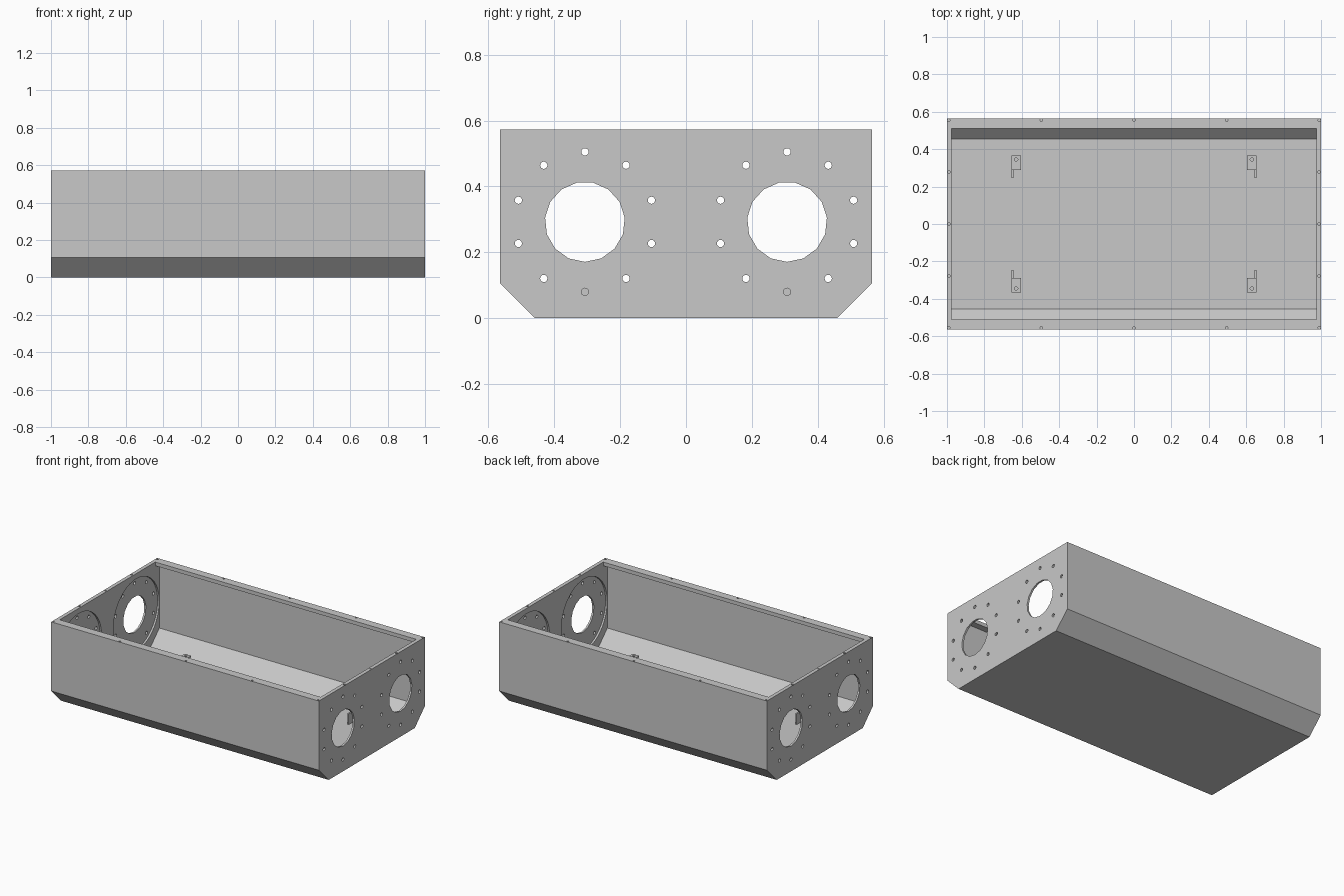
import bpy, bmesh, math
from mathutils import Matrix, Vector

cube = bpy.data.objects.get("Cube")
if cube:
    bpy.data.objects.remove(cube, do_unlink=True)

L, W, H = 1.0, 0.565, 0.573        # half length, half width, height
WALL, END, LIP = 0.012, 0.025, 0.51  # sheet, end plate, lip edge
CHAMFER = 0.106

grey = bpy.data.materials.new("light_grey")
grey.use_nodes = True
COLOUR = (0.58, 0.58, 0.58, 1)
grey.diffuse_color = COLOUR
grey.node_tree.nodes["Principled BSDF"].inputs["Base Color"].default_value = COLOUR


def make_object(name, bm):
    bmesh.ops.recalc_face_normals(bm, faces=bm.faces)
    mesh = bpy.data.meshes.new(name)
    bm.to_mesh(mesh)
    bm.free()
    mesh.materials.append(grey)
    obj = bpy.data.objects.new(name, mesh)
    bpy.context.collection.objects.link(obj)
    return obj


def prism(bm, points, axis, start, end):
    """Extrude a profile (y, z) along x, or (x, y) along z."""
    place = (lambda p: (start, *p)) if axis == "x" else (lambda p: (*p, start))
    face = bm.faces.new([bm.verts.new(place(p)) for p in points])
    new = bmesh.ops.extrude_face_region(bm, geom=[face])["geom"]
    shift = Vector((end - start, 0, 0) if axis == "x" else (0, 0, end - start))
    bmesh.ops.translate(bm, vec=shift, verts=[v for v in new if isinstance(v, bmesh.types.BMVert)])


def circle(cx, cy, r, sides, start=0.0):
    return [(cx + r * math.cos(start + math.tau * i / sides),
             cy + r * math.sin(start + math.tau * i / sides)) for i in range(sides)]


def rect(x0, y0, x1, y1):
    return [(x0, y0), (x1, y0), (x1, y1), (x0, y1)]


def trough(inset, top):
    """Channel cross-section with chamfered lower corners."""
    w, foot = W - inset, W - CHAMFER - inset * math.tan(math.pi / 8)
    shoulder = inset + w - foot
    half = [(foot, inset), (w, shoulder), (w, top)]
    return half + [(-y, z) for y, z in reversed(half)]


def cut(obj, shapes):
    bm = bmesh.new()
    for shape in shapes:
        prism(bm, *shape)
    cutter = make_object("cutter", bm)
    cutter.hide_render = True
    mod = obj.modifiers.new("cut", "BOOLEAN")
    mod.operation, mod.solver, mod.object = "DIFFERENCE", "EXACT", cutter
    bpy.context.view_layer.update()
    graph = bpy.context.evaluated_depsgraph_get()
    mesh = bpy.data.meshes.new_from_object(obj.evaluated_get(graph))
    obj.modifiers.clear()
    obj.data = mesh
    bpy.data.objects.remove(cutter, do_unlink=True)


# Tray body: hollow channel with overhanging long lips
bm = bmesh.new()
prism(bm, trough(0, H), "x", -L, L)
body = make_object("tray_body", bm)
inner = L - END
cut(body, [(trough(WALL, H - 0.025), "x", -inner, inner)])
cut(body, [(rect(-inner, -LIP, inner, LIP), "z", H - 0.1, H + 0.1)])

# Round ports in both end plates, with shallow inner recesses and bolt circles
CY, CZ = 0.307, 0.2925
recesses, ports = [], []
for side in (-1, 1):
    c = side * CY
    recesses += [(circle(c, CZ, 0.245, 48), "x", s * (inner - 0.02), s * (L - 0.0125)) for s in (-1, 1)]
    ports.append((circle(c, CZ, 0.1215, 15, -math.pi / 2), "x", -L - 0.1, L + 0.1))
    for by, bz in circle(c, CZ, 0.2125, 10, math.pi / 2):
        ports.append((circle(by, bz, 0.011, 16), "x", -L - 0.1, L + 0.1))
cut(body, recesses)
cut(body, ports)

# Screw holes around the top rim
spots = [(s * 0.99, y) for s in (-1, 1) for y in (-0.555, -0.278, 0, 0.278, 0.555)]
spots += [(x, s * 0.555) for s in (-1, 1) for x in (-0.495, 0, 0.495)]
cut(body, [(circle(x, y, 0.007, 12), "z", H - 0.02, H + 0.1) for x, y in spots])

# Four small brackets on the floor: upright plate with a drilled top tab
TOP = 0.095
for sx, side in ((1, "left"), (-1, "right")):
    for sy, end in ((-1, "front"), (1, "back")):
        bm = bmesh.new()
        plate = [(0.245, WALL), (0.365, WALL), (0.365, TOP), (0.29, TOP), (0.29, TOP - 0.01), (0.245, TOP - 0.01)]
        prism(bm, plate, "x", 0.645, 0.655)
        bmesh.ops.transform(bm, matrix=Matrix.Diagonal((sx, sy, 1, 1)), verts=bm.verts)
        make_object(f"{end}_{side}_bracket_plate", bm)
        bm = bmesh.new()
        prism(bm, rect(0.605, 0.29, 0.645, 0.365), "z", TOP - 0.01, TOP)
        bmesh.ops.transform(bm, matrix=Matrix.Diagonal((sx, sy, 1, 1)), verts=bm.verts)
        tab = make_object(f"{end}_{side}_bracket_tab", bm)
        cut(tab, [(circle(sx * 0.63, sy * 0.345, 0.009, 12), "z", 0.05, 0.15)])
